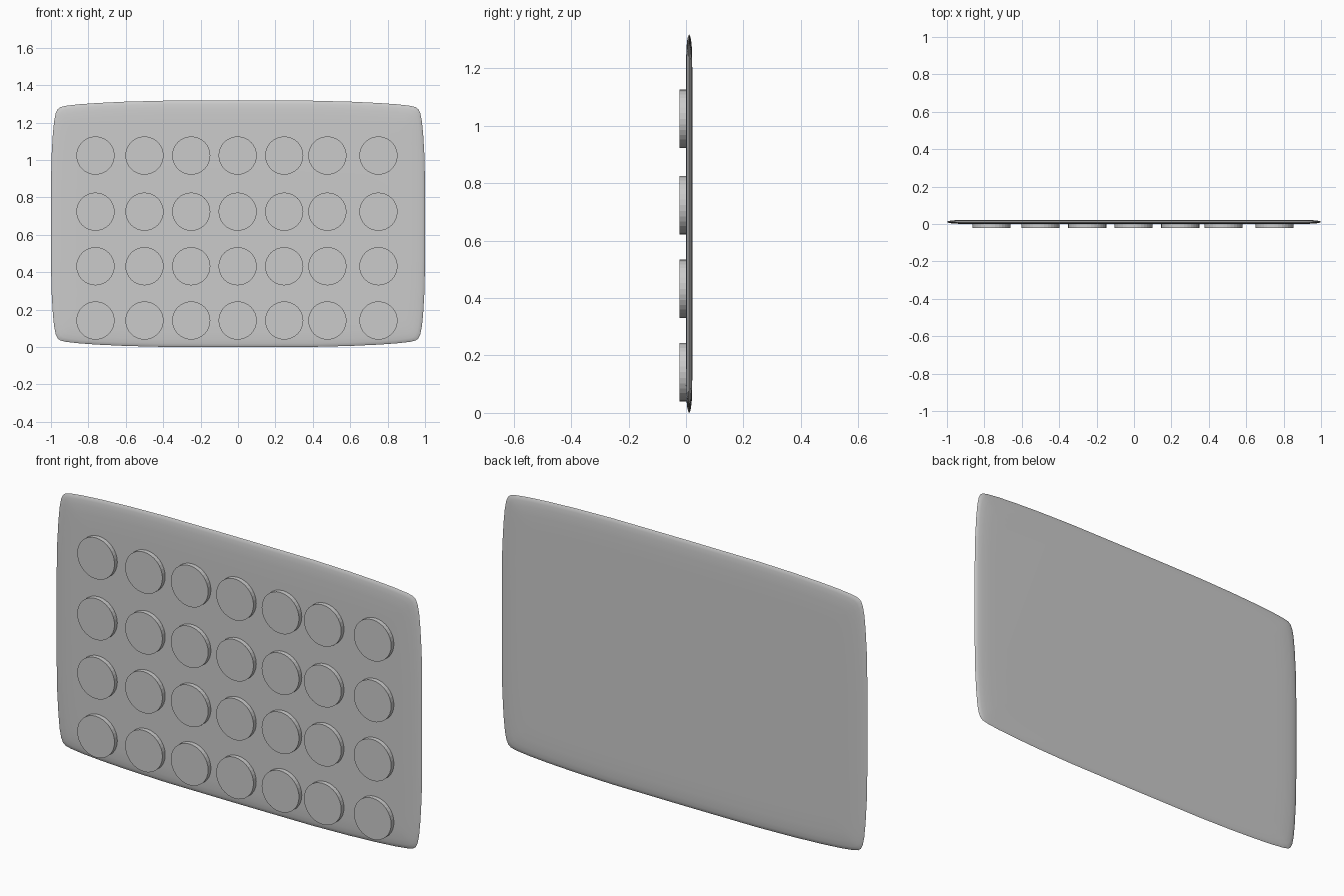
import bpy, bmesh, math
from mathutils import Matrix, Vector

cube = bpy.data.objects.get("Cube")
if cube:
    bpy.data.objects.remove(cube, do_unlink=True)

grey = bpy.data.materials.new("light_grey")
grey.use_nodes = True
colour = (0.6, 0.6, 0.6, 1)
grey.diffuse_color = colour
grey.node_tree.nodes["Principled BSDF"].inputs["Base Color"].default_value = colour

HALF_HEIGHT = 0.659
SHEET_Y = 0.011


def make_object(name, bm, angle):
    bmesh.ops.recalc_face_normals(bm, faces=bm.faces)
    mesh = bpy.data.meshes.new(name)
    bm.to_mesh(mesh)
    bm.free()
    mesh.materials.append(grey)
    obj = bpy.data.objects.new(name, mesh)
    bpy.context.collection.objects.link(obj)
    bpy.ops.object.select_all(action="DESELECT")
    obj.select_set(True)
    bpy.context.view_layer.objects.active = obj
    bpy.ops.object.shade_smooth_by_angle(angle=math.radians(angle))
    return obj


# Backing sheet: softly bowed rectangle with a tapered rim
quarter = [(1, 0), (1, 0.2), (0.997, 0.36), (0.99, 0.48), (0.983, 0.55),
           (0.975, 0.59), (0.965, 0.612), (0.95, 0.624), (0.92, 0.631),
           (0.85, 0.639), (0.75, 0.646), (0.6, 0.653), (0.4, 0.658), (0, HALF_HEIGHT)]
half = quarter + [(-x, z) for x, z in reversed(quarter[:-1])]
outline = half + [(-x, -z) for x, z in half[1:-1]]
rim = [(0.14, 0.011), (0.08, 0.0105), (0.04, 0.009), (0.018, 0.0065), (0.005, 0.0035)]
rings = ([(d, -t) for d, t in rim] + [(0, 0)] + [(d, t) for d, t in reversed(rim)])

bm = bmesh.new()
loops = []
for inset, y in rings:
    sx, sz = 1 - inset, 1 - inset / HALF_HEIGHT
    loops.append([bm.verts.new((x * sx, SHEET_Y + y, HALF_HEIGHT + z * sz)) for x, z in outline])
count = len(outline)
for a, b in zip(loops, loops[1:]):
    for i in range(count):
        j = (i + 1) % count
        bm.faces.new((a[i], a[j], b[j], b[i]))
bm.faces.new(loops[0])
bm.faces.new(loops[-1])
make_object("backing_sheet", bm, 60)

# Rows of raised round buttons on the front
columns = [-0.762, -0.5, -0.25, -0.002, 0.247, 0.478, 0.751]
rows = [0.142, 0.432, 0.724, 1.024]
FRONT, BACK = -0.022, 0.006
for r, z in enumerate(rows):
    for c, x in enumerate(columns):
        bm = bmesh.new()
        place = Matrix.Translation(Vector((x, (FRONT + BACK) / 2, z))) @ Matrix.Rotation(math.pi / 2, 4, "X")
        bmesh.ops.create_cone(bm, cap_ends=True, segments=32, radius1=0.102,
                              radius2=0.102, depth=BACK - FRONT, matrix=place)
        make_object(f"button_row{r + 1}_column{c + 1}", bm, 5)
